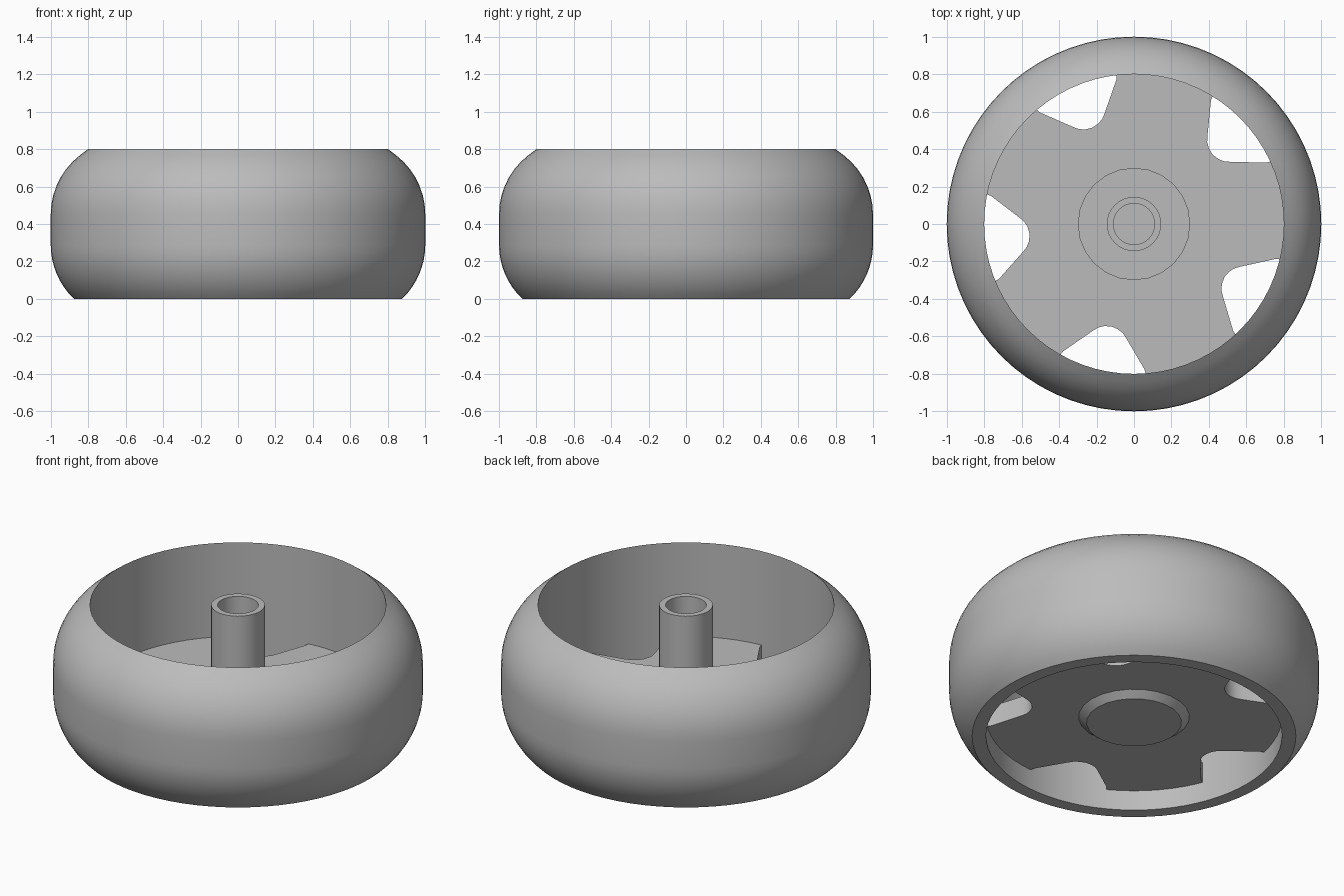
import bpy, bmesh
from math import sin, cos, pi, radians, hypot, atan2

cube = bpy.data.objects.get("Cube")
if cube:
    bpy.data.objects.remove(cube, do_unlink=True)

grey = bpy.data.materials.new("light_grey")
grey.use_nodes = True
colour = (0.5, 0.5, 0.5, 1)
grey.diffuse_color = colour
grey.node_tree.nodes["Principled BSDF"].inputs["Base Color"].default_value = colour


def finish(name, bm):
    bmesh.ops.recalc_face_normals(bm, faces=bm.faces)
    mesh = bpy.data.meshes.new(name)
    bm.to_mesh(mesh)
    bm.free()
    mesh.materials.append(grey)
    obj = bpy.data.objects.new(name, mesh)
    bpy.context.collection.objects.link(obj)
    bpy.ops.object.select_all(action="DESELECT")
    obj.select_set(True)
    bpy.context.view_layer.objects.active = obj
    bpy.ops.object.shade_smooth_by_angle(angle=radians(32))
    return obj


def lathe(name, profile, sides):
    """Turn a closed (radius, height) profile round the z axis."""
    bm = bmesh.new()
    verts = [bm.verts.new((r, 0, z)) for r, z in profile]
    edges = [bm.edges.new((verts[i - 1], verts[i])) for i in range(len(verts))]
    bmesh.ops.spin(bm, geom=verts + edges, axis=(0, 0, 1), cent=(0, 0, 0),
                   angle=2 * pi, steps=sides, use_merge=True)
    bmesh.ops.remove_doubles(bm, verts=bm.verts, dist=1e-4)
    loose = [e for e in bm.edges if not e.link_faces]
    bmesh.ops.delete(bm, geom=loose, context="EDGES")
    return finish(name, bm)


# Tyre: two rounded shoulders joined by a flat tread, straight bore
def shoulder(centre_z, start, end, steps=8):
    angles = [radians(start + (end - start) * i / steps) for i in range(steps + 1)]
    return [(0.6 + 0.4 * cos(a), centre_z + 0.4 * sin(a)) for a in angles]


outer = shoulder(0.29, -46.5, 0) + shoulder(0.45, 0, 60)
outer[0], outer[-1] = (0.875, 0), (0.8, 0.8)
lathe("tyre", [(0.8, 0)] + outer, 72)

# Wheel disc: round plate with five rounded notches in its rim
half_notch = [(0.785, 0.222), (0.765, 0.232), (0.745, 0.222), (0.605, 0.092),
              (0.582, 0.068), (0.567, 0.038)]
notch = [(u, -v) for u, v in half_notch] + [(0.56, 0)] + half_notch[::-1]
rim_radius = hypot(*half_notch[0])
mouth = atan2(half_notch[0][1], half_notch[0][0])
outline = []
for k in range(5):
    turn = radians(41.5 + 72 * k)
    outline += [(u * cos(turn) - v * sin(turn), u * sin(turn) + v * cos(turn))
                for u, v in notch]
    span = 2 * pi / 5 - 2 * mouth
    for i in range(1, 8):
        a = turn + mouth + span * i / 8
        outline.append((rim_radius * cos(a), rim_radius * sin(a)))
bm = bmesh.new()
plate = bm.faces.new([bm.verts.new((x, y, 0.12)) for x, y in outline])
top = bmesh.ops.extrude_face_region(bm, geom=[plate])["geom"]
bmesh.ops.translate(bm, vec=(0, 0, 0.12),
                    verts=[v for v in top if isinstance(v, bmesh.types.BMVert)])
finish("wheel_disc", bm)

# Hub: tapered boss through the disc, with an open axle tube on top
lathe("hub_boss", [(0, 0.085), (0.257, 0.085), (0.3, 0.12), (0.3, 0.26), (0, 0.26)], 24)
lathe("axle_tube", [(0.11, 0.25), (0.145, 0.25), (0.145, 0.8), (0.11, 0.8)], 32)
